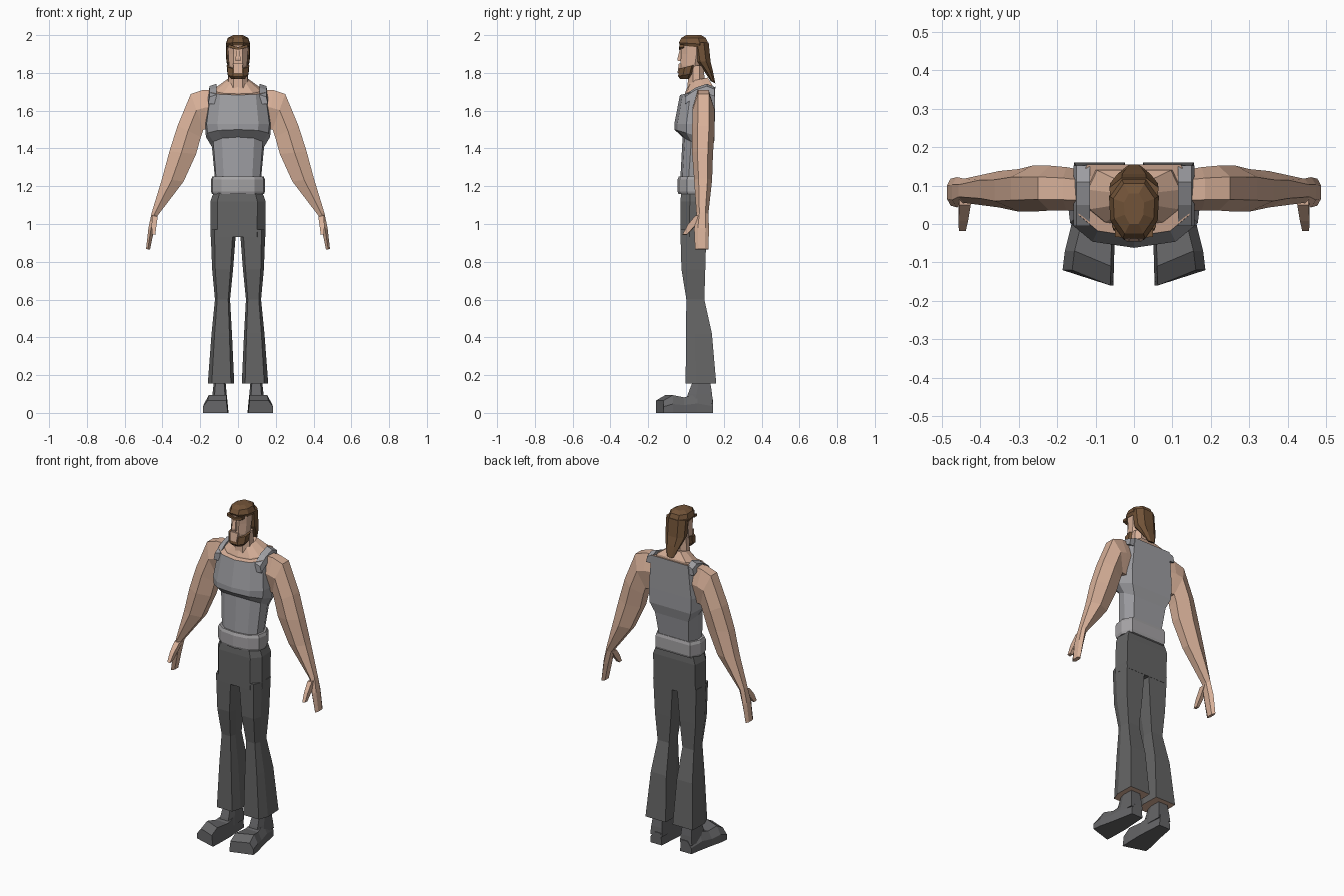
import bpy, bmesh
from mathutils import Vector

if "Cube" in bpy.data.objects:
    bpy.data.objects.remove(bpy.data.objects["Cube"])


def material(name, r, g, b):
    m = bpy.data.materials.new(name)
    m.use_nodes = True
    m.diffuse_color = (r, g, b, 1)
    m.node_tree.nodes["Principled BSDF"].inputs["Base Color"].default_value = (r, g, b, 1)
    return m


SKIN = material("skin", .69, .44, .32)
VEST = material("vest_grey", .34, .34, .36)
BELT = material("belt_grey", .38, .37, .38)
PANTS = material("trouser_grey", .13, .13, .13)
SHOE = material("shoe_grey", .13, .13, .135)
HAIR = material("hair_brown", .17, .088, .04)

# Cross-sections: u runs across the limb, v runs front to back
BOX = [(-1, -1), (1, -1), (1, 1), (-1, 1)]
LIMB = [(1, -.5), (1, .5), (.1, 1), (-1, .5), (-1, -.5), (.1, -1)]
LEG = [(-.75, -1), (.7, -1), (1, -.3), (.95, 1), (-.95, 1), (-1, -.3)]
TORSO = [(0, -1), (.62, -.85), (.95, -.4), (1, .3), (.8, 1),
         (-.8, 1), (-1, .3), (-.95, -.4), (-.62, -.85)]
SKULL = [(-.45, -1), (.45, -1), (.95, -.4), (1, .4), (.5, 1),
         (-.5, 1), (-1, .4), (-.95, -.4)]


def band(outer, inner, front, back, slope=0):
    """One ring between an outer and inner (x, z) point and a y range."""
    return outer, inner, front, back, slope


def level(z, x, front, back, slope=0):
    """A ring centred on x = 0; slope lifts its back."""
    return band((x, z), (-x, z), front, back, slope)


def skin_over(name, loops, mat, start=None, end=None, side=1):
    """Bridge point loops into a closed body with optional cap materials."""
    bm = bmesh.new()
    rows = [[bm.verts.new((p[0] * side, p[1], p[2])) for p in loop] for loop in loops]
    n = len(rows[0])
    for a, b in zip(rows, rows[1:]):
        for i in range(n):
            j = (i + 1) % n
            bm.faces.new((a[i], a[j], b[j], b[i]))
    first, last = bm.faces.new(rows[0]), bm.faces.new(rows[-1])
    first.material_index, last.material_index = 1, 2
    bmesh.ops.recalc_face_normals(bm, faces=bm.faces)
    mesh = bpy.data.meshes.new(name)
    bm.to_mesh(mesh)
    bm.free()
    for m in (mat, start or mat, end or mat):
        mesh.materials.append(m)
    obj = bpy.data.objects.new(name, mesh)
    bpy.context.collection.objects.link(obj)
    return obj


def loft(name, rings, section, mat, **options):
    loops = []
    for (xo, zo), (xi, zi), front, back, slope in rings:
        mid = Vector(((xo + xi) / 2, (front + back) / 2, (zo + zi) / 2))
        across = Vector(((xo - xi) / 2, 0, (zo - zi) / 2))
        depth = Vector((0, (back - front) / 2, slope))
        loops.append([mid + across * u + depth * v for u, v in section])
    return skin_over(name, loops, mat, **options)


# Torso: waist, chest shelf and sloping neckline
loft("vest_torso", [
    level(1.24, .122, -.03, .115),
    level(1.42, .138, -.018, .135, -.04),
    level(1.47, .17, -.062, .15, -.03),
    level(1.53, .175, -.062, .152),
    level(1.705, .152, -.032, .155, .022),
], TORSO, VEST, end=SKIN)
loft("shoulder_yoke", [
    level(1.66, .14, -.015, .145, .02),
    level(1.715, .12, -.005, .14, .02),
    level(1.765, .055, .02, .115, .01),
], TORSO, SKIN)
loft("neck", [level(1.68, .058, .005, .1), level(1.84, .05, .015, .095)], SKULL, SKIN)

# Waistband and hips
loft("belt", [level(1.158, .138, -.04, .12), level(1.172, .143, -.045, .125),
              level(1.235, .143, -.045, .125), level(1.252, .136, -.038, .12)], TORSO, BELT)
loft("hips", [level(.93, .145, -.03, .108), level(1.12, .146, -.03, .113),
              level(1.165, .13, -.025, .108)], LEG, PANTS)

# Head
loft("face", [
    level(1.785, .036, -.03, .06),
    level(1.84, .05, -.03, .08),
    level(1.9, .053, -.026, .09),
    level(1.965, .056, -.026, .09),
], SKULL, SKIN)
loft("nose", [level(1.862, .014, -.043, -.02), level(1.875, .013, -.045, -.02),
              level(1.935, .008, -.03, -.02)], BOX, SKIN)
loft("beard", [
    level(1.767, .035, -.03, .025),
    level(1.79, .056, -.042, .045, .008),
    level(1.835, .06, -.036, .06, .012),
], SKULL, HAIR)
loft("mouth_patch", [level(1.8, .02, -.045, -.03), level(1.85, .026, -.038, -.025)], BOX, SKIN)
loft("hair_back", [
    level(1.75, .022, .132, .155, -.005),
    level(1.81, .045, .095, .142),
    level(1.86, .062, .05, .13),
    level(1.96, .064, .035, .12),
], SKULL, HAIR)
loft("hair_top", [
    level(1.938, .058, -.03, .115, -.008),
    level(1.955, .065, -.038, .12, -.005),
    level(1.985, .054, -.025, .105),
    level(2.0, .026, .0, .08),
], SKULL, HAIR)

for label, s in (("left", 1), ("right", -1)):
    # Arm with mitten hand, shoulder to fingertips
    loft(label + "_arm", [
        band((.13, 1.71), (.13, 1.5), .035, .14),
        band((.185, 1.71), (.165, 1.5), .035, .148),
        band((.25, 1.688), (.183, 1.5), .035, .152),
        band((.32, 1.52), (.197, 1.46), .032, .152),
        band((.363, 1.385), (.222, 1.37), .032, .143),
        band((.402, 1.24), (.288, 1.225), .043, .138),
        band((.457, 1.06), (.425, 1.045), .055, .118),
        band((.474, .98), (.444, .97), .043, .122),
        band((.487, .868), (.466, .864), .048, .118),
    ], LIMB, SKIN, side=s)
    loft(label + "_thumb", [
        band((.455, 1.045), (.425, 1.04), .05, .09),
        band((.457, .995), (.432, .99), .008, .05),
        band((.456, .945), (.438, .943), -.018, .006),
    ], BOX, SKIN, side=s)

    # Brow, angled down towards the nose
    loft(label + "_brow", [
        band((.05, 1.95), (.05, 1.935), -.034, -.01),
        band((0, 1.937), (0, 1.922), -.036, -.01),
    ], BOX, HAIR, side=s)

    # Vest strap over the shoulder
    strap = [(-.005, 1.685), (.05, 1.722), (.11, 1.742), (.152, 1.725)]
    skin_over(label + "_strap", [
        [(.115, y, z), (.15, y, z - .012), (.158, y, z - .05), (.115, y, z - .05)]
        for y, z in strap], VEST, side=s)

    # Flared trouser leg with the bare ankle showing inside the hem
    loft(label + "_trouser_leg", [
        band((.145, .97), (.01, .97), -.03, .108),
        band((.137, .76), (.026, .76), -.024, .102),
        band((.122, .6), (.042, .6), .002, .097),
        band((.14, .42), (.032, .42), .0, .137),
        band((.16, .155), (.02, .155), -.002, .16),
    ], LEG, PANTS, end=SKIN, side=s)

    # Shoe: sections from heel to splayed toe, plus the ankle
    shoe = [(.143, .06, .135, .07), (.06, .055, .15, .1), (-.01, .05, .165, .082),
            (-.11, .052, .18, .094), (-.16, .054, .186, .065)]
    loops = []
    for y, xi, xo, top in shoe:
        turn = .04 if y < -.05 else 0
        loops.append([(xi, y, 0), (xo, y + turn, 0),
                      (xo, y + turn, top * .5), (xo - .025, y + turn, top), (xi + .008, y, top)])
    skin_over(label + "_shoe", loops, SHOE, side=s)
    loft(label + "_shoe_ankle", [
        band((.14, .05), (.056, .05), -.005, .142),
        band((.135, .1), (.06, .1), .01, .138),
        band((.128, .165), (.066, .165), .035, .128),
    ], LEG, SHOE, side=s)
